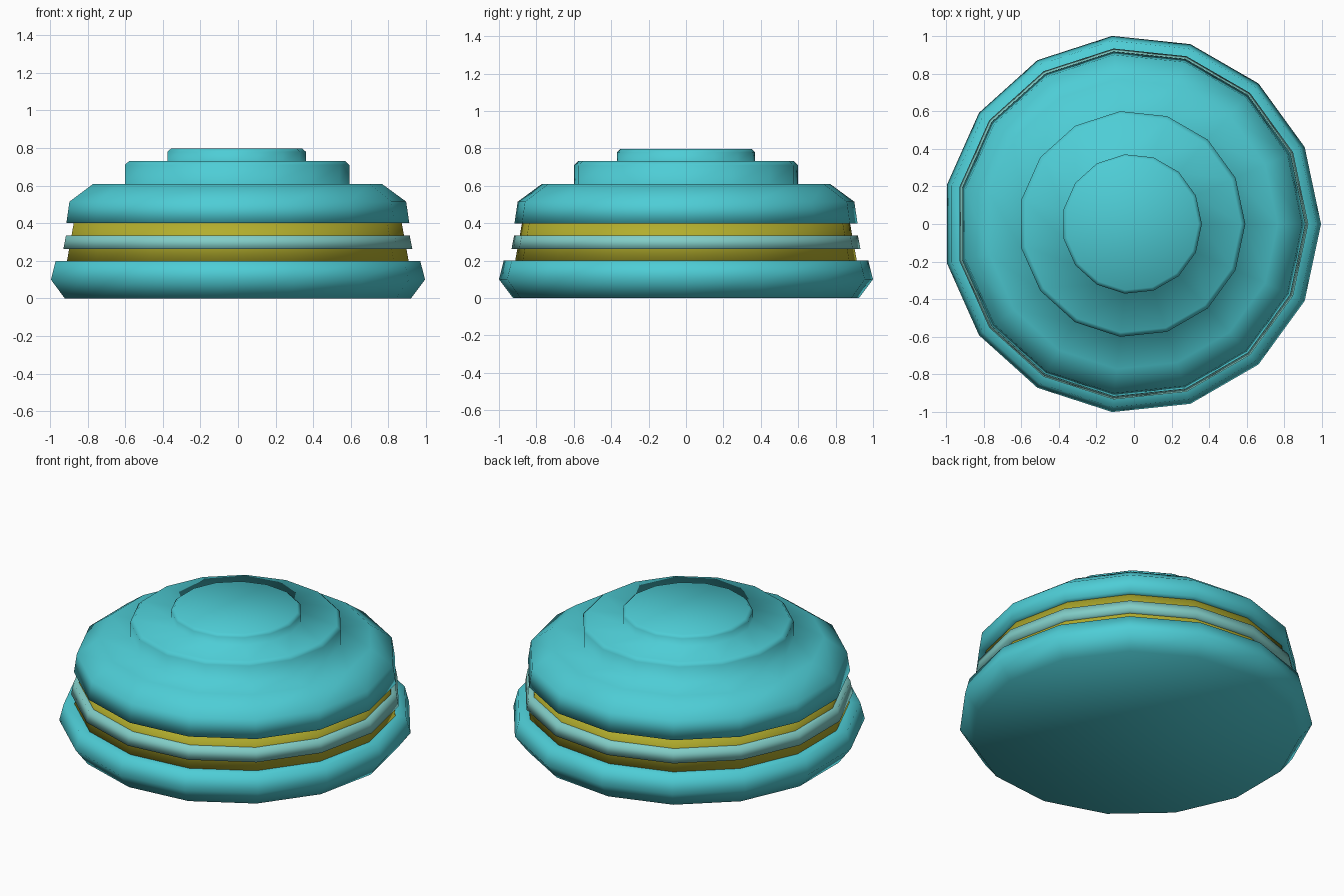
import bpy, bmesh
from math import cos, sin, tau

SIDES = 15
CENTRE_X = -0.011

cube = bpy.data.objects.get("Cube")
if cube:
    bpy.data.objects.remove(cube)


def material(name, rgb):
    m = bpy.data.materials.new(name)
    m.use_nodes = True
    colour = (*rgb, 1)
    m.diffuse_color = colour
    m.node_tree.nodes["Principled BSDF"].inputs["Base Color"].default_value = colour
    return m


def lathe(name, profile, mat):
    """Turn a (radius, height) profile, listed bottom to top, into a capped solid."""
    bm = bmesh.new()
    rings = [[bm.verts.new((CENTRE_X + r * cos(tau * i / SIDES),
                            r * sin(tau * i / SIDES), z)) for i in range(SIDES)]
             for r, z in profile]
    for low, high in zip(rings, rings[1:]):
        for i in range(SIDES):
            j = (i + 1) % SIDES
            bm.faces.new((low[i], low[j], high[j], high[i]))
    bm.faces.new(rings[0][::-1])
    bm.faces.new(rings[-1])
    for f in bm.faces:
        f.smooth = True
    mesh = bpy.data.meshes.new(name)
    bm.to_mesh(mesh)
    bm.free()
    mesh.materials.append(mat)
    ob = bpy.data.objects.new(name, mesh)
    bpy.context.collection.objects.link(ob)
    return ob


teal = material("teal", (0.076, 0.61, 0.67))
pale_teal = material("pale teal", (0.22, 0.61, 0.57))
olive = material("olive yellow", (0.45, 0.42, 0.026))

# Wide bottom foot with a bulging rim
lathe("base", [(0.93, 0), (1.0055, 0.1), (0.98, 0.2), (0.9, 0.2)], teal)

# Tapered coloured core showing above and below the ring
lathe("core_band", [(0.92, 0.19), (0.88, 0.41)], olive)

# Thin ring around the core
lathe("middle_ring", [(0.88, 0.262), (0.938, 0.262), (0.924, 0.335), (0.88, 0.335)], pale_teal)

# Domed upper body with two stepped tiers
lathe("upper_body", [(0.86, 0.4), (0.922, 0.4), (0.905, 0.515), (0.775, 0.61),
                     (0.603, 0.61), (0.603, 0.71), (0.58, 0.732),
                     (0.372, 0.732), (0.372, 0.78), (0.353, 0.797)], teal)
